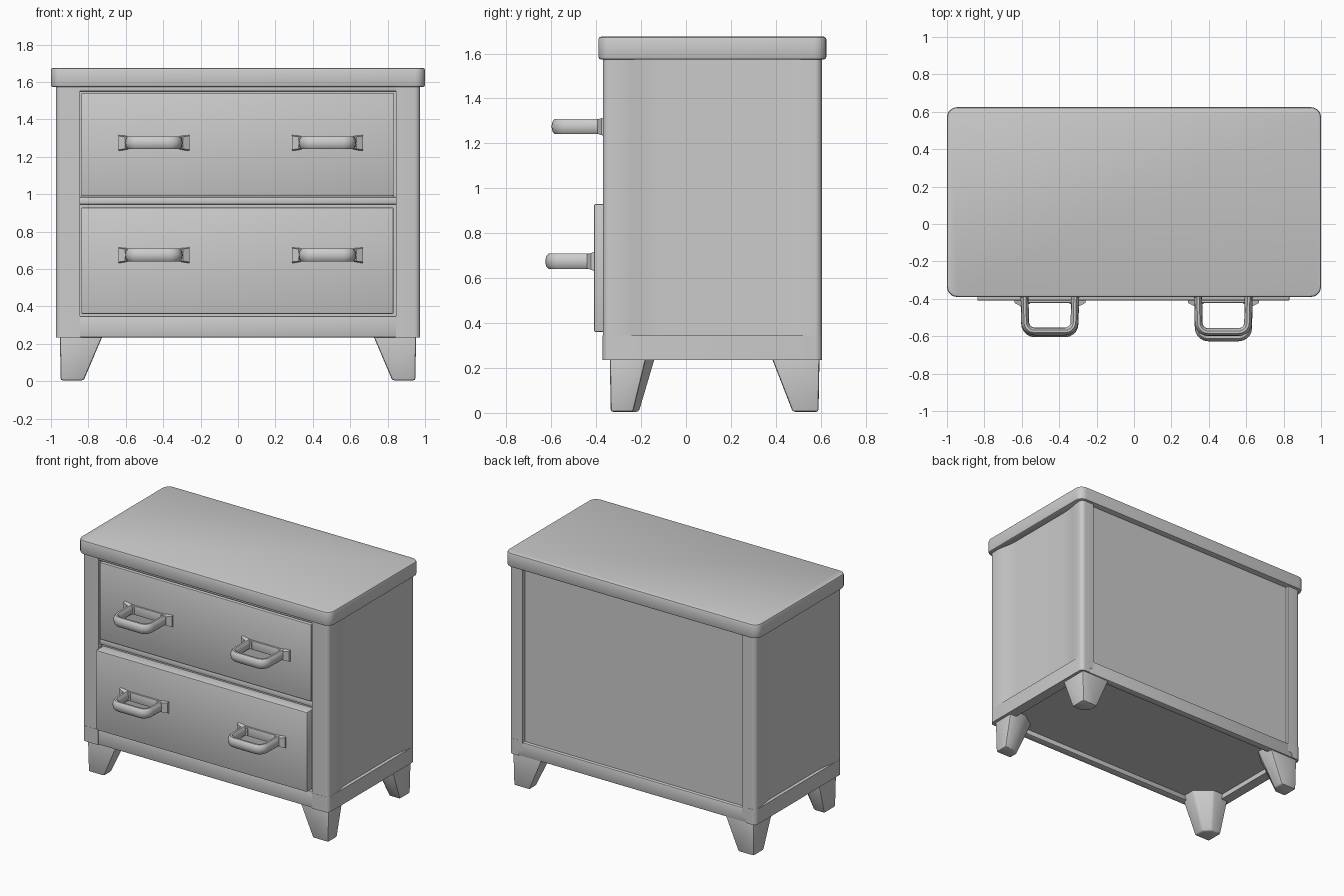
import bpy, bmesh, math

if "Cube" in bpy.data.objects:
    bpy.data.objects.remove(bpy.data.objects["Cube"])


def finish(ob, bevel=0.0, segments=2):
    """Soft worn edges plus angle-based smooth shading."""
    bpy.context.view_layer.objects.active = ob
    for o in bpy.context.selected_objects:
        o.select_set(False)
    ob.select_set(True)
    if bevel:
        m = ob.modifiers.new("soft_edges", 'BEVEL')
        m.width, m.segments = bevel, segments
        m.limit_method, m.angle_limit = 'ANGLE', math.radians(40)
        bpy.ops.object.modifier_apply(modifier=m.name)
    bpy.ops.object.shade_smooth_by_angle(angle=math.radians(35))
    return ob


def loft(name, loops, bevel=0.0):
    """Closed solid through matching loops of points, capped at both ends."""
    bm = bmesh.new()
    rings = [[bm.verts.new(p) for p in loop] for loop in loops]
    n = len(rings[0])
    for a, b in zip(rings, rings[1:]):
        for i in range(n):
            j = (i + 1) % n
            bm.faces.new((a[i], a[j], b[j], b[i]))
    bm.faces.new(rings[0][::-1])
    bm.faces.new(rings[-1])
    bmesh.ops.recalc_face_normals(bm, faces=bm.faces)
    me = bpy.data.meshes.new(name)
    bm.to_mesh(me)
    bm.free()
    ob = bpy.data.objects.new(name, me)
    bpy.context.collection.objects.link(ob)
    return finish(ob, bevel)


def prism(name, plan, z0, z1, bevel=0.0):
    return loft(name, [[(x, y, z) for x, y in plan] for z in (z0, z1)], bevel)


def box(name, x0, x1, y0, y1, z0, z1, bevel=0.008):
    return prism(name, [(x0, y0), (x1, y0), (x1, y1), (x0, y1)], z0, z1, bevel)


def arc(cx, cy, r, a0, a1, n=5):
    return [(cx + r * math.cos(math.radians(a0 + (a1 - a0) * i / n)),
             cy + r * math.sin(math.radians(a0 + (a1 - a0) * i / n))) for i in range(n + 1)]


def mirrored(half):
    return half + [(-x, y) for x, y in reversed(half)]


# Top slab with rounded corners
prism("top_slab", mirrored(arc(0.945, -0.335, 0.055, -90, 0) + arc(0.945, 0.57, 0.055, 0, 90)),
      1.573, 1.675, 0.012)

# Carcass: corner posts, hollowed side panels, recessed front and back in one plan
carcass = ([(0.845, -0.33), (0.845, -0.37)] + arc(0.943, -0.34, 0.03, -90, 0)
           + [(0.973, -0.28), (0.969, -0.25), (0.96, -0.21), (0.953, -0.17), (0.95, -0.12),
              (0.95, 0.38), (0.953, 0.44), (0.961, 0.49), (0.969, 0.53)]
           + arc(0.943, 0.575, 0.03, 0, 90) + [(0.868, 0.605), (0.868, 0.58)])
prism("carcass", mirrored(carcass), 0.27, 1.585)

# Base rails framing the recessed underside, flush with the posts
box("front_base_rail", -0.85, 0.85, -0.367, -0.31, 0.235, 0.35)
box("back_base_rail", -0.93, 0.93, 0.55, 0.603, 0.235, 0.335)
for s, side in ((-1, "left"), (1, "right")):
    plan = ([(0.845, -0.31), (0.845, -0.371)] + arc(0.943, -0.34, 0.031, -90, 0)
            + arc(0.943, 0.575, 0.031, 0, 90) + [(0.90, 0.606), (0.90, -0.31)])
    prism(side + "_base_rail", [(s * x, y) for x, y in plan], 0.235, 0.345)

# Front rails above and between the drawers
box("front_top_rail", -0.85, 0.85, -0.365, -0.31, 1.55, 1.585)
box("drawer_divider", -0.85, 0.85, -0.35, -0.31, 0.945, 0.985)

# Drawer fronts, the lower one pulled slightly open
box("upper_drawer", -0.838, 0.832, -0.364, -0.30, 0.99, 1.54, 0.006)
box("lower_drawer", -0.838, 0.832, -0.41, -0.30, 0.36, 0.93, 0.008)

# Tapered legs with a cut inner corner; the right front one is slimmer
for s, end, top, bottom in ((-1, "left_front", (-0.34, -0.13), (-0.335, -0.21)),
                            (1, "right_front", (-0.34, -0.17), (-0.335, -0.235)),
                            (-1, "left_back", (0.595, 0.37), (0.59, 0.475)),
                            (1, "right_back", (0.595, 0.37), (0.59, 0.475))):
    loops = []
    for z, (ya, yb), xa, xb, cut in ((0.275, top, 0.953, 0.71, 0.45),
                                     (0.005, bottom, 0.948, 0.825, 0.35)):
        mx, my = xb + (xa - xb) * cut, yb + (ya - yb) * cut
        loops.append([(s * x, y, z) for x, y in
                      ((xa, ya), (xb, ya), (xb, my), (mx, yb), (xa, yb))])
    loft(end + "_leg", loops, 0.01)


def handle(name, cx, cz, base, reach):
    """Oval U-shaped pull swept along a rounded path, with back bar and end tabs."""
    hw, r, w, h = 0.132, 0.05, 0.021, 0.036
    path = ([(-hw - 0.004, base + 0.02)] + arc(-hw + r, reach + w + r, r, 180, 270)
            + arc(hw - r, reach + w + r, r, 270, 360) + [(hw + 0.004, base + 0.02)])
    loops = []
    for i, (px, py) in enumerate(path):
        ax, ay = path[max(i - 1, 0)]
        bx, by = path[min(i + 1, len(path) - 1)]
        d = math.hypot(bx - ax, by - ay)
        nx, ny = (ay - by) / d, (bx - ax) / d
        loops.append([(cx + px + nx * w * math.cos(a), py + ny * w * math.cos(a),
                       cz + h * math.sin(a)) for a in
                      [math.tau * k / 10 for k in range(10)]])
    loft(name + "_grip", loops)
    box(name + "_back_bar", cx - 0.15, cx + 0.15, base - 0.012, base + 0.01,
        cz - 0.032, cz + 0.032, 0.004)
    for s, side in ((-1, "left"), (1, "right")):
        tab = []
        for x, dep, hz in ((0.19, 0.012, 0.046), (0.155, 0.03, 0.04), (0.105, 0.016, 0.03)):
            tab.append([(cx + s * x, base + 0.01, cz - hz), (cx + s * x, base - dep, cz - hz * 0.8),
                        (cx + s * x, base - dep, cz + hz * 0.8), (cx + s * x, base + 0.01, cz + hz)])
        loft(f"{name}_{side}_tab", tab)


# Four drawer handles
for row, z, base, reach in (("upper", 1.275, -0.364, -0.595), ("lower", 0.675, -0.41, -0.605)):
    handle(row + "_left_handle", -0.45, z, base, reach)
    handle(row + "_right_handle", 0.478, z, base, reach - (0.022 if row == "lower" else 0.004))
